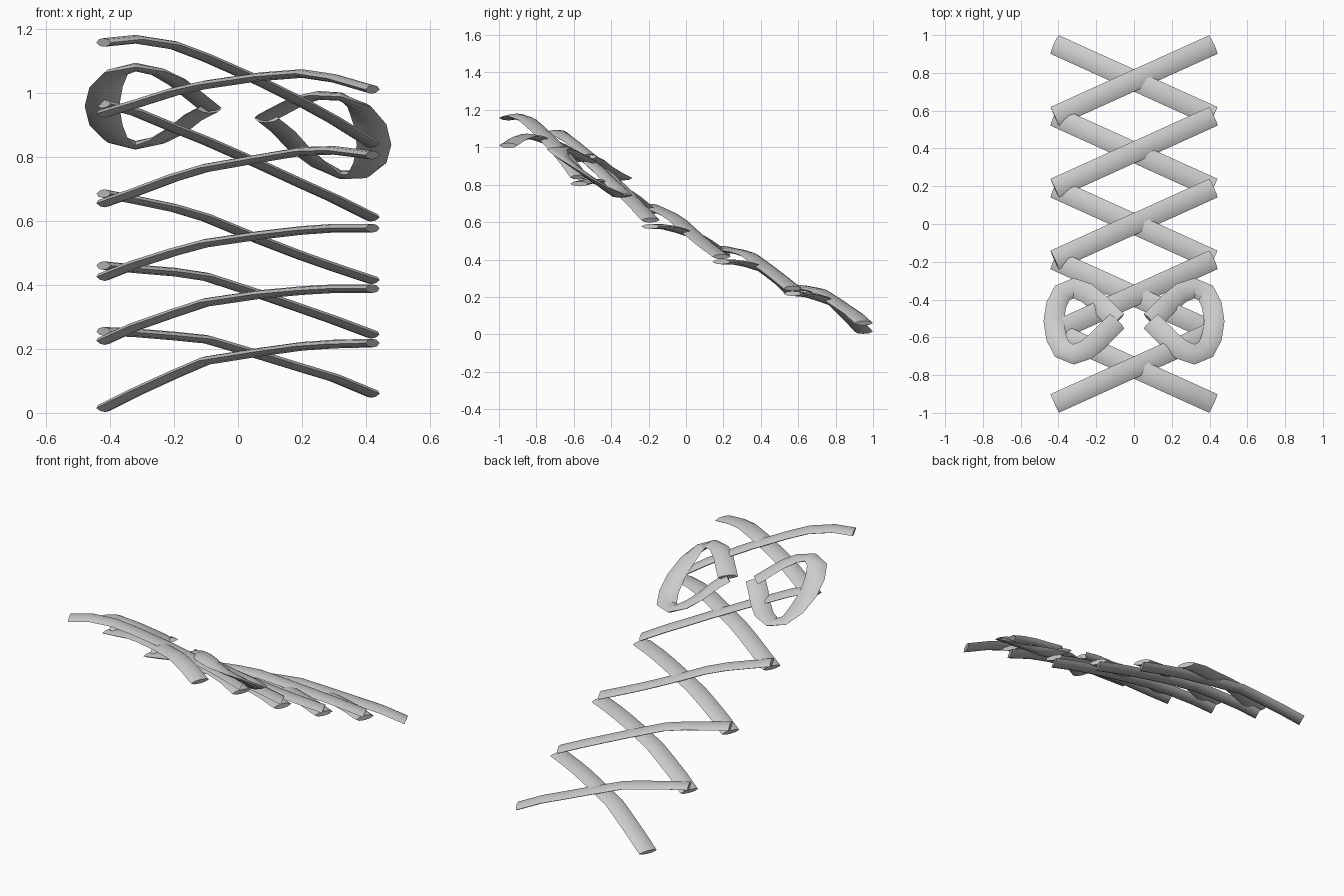
import bpy, bmesh, math
from mathutils import Vector

if "Cube" in bpy.data.objects:
    bpy.data.objects.remove(bpy.data.objects["Cube"])

mat = bpy.data.materials.new("lace_grey")
mat.diffuse_color = (0.6, 0.6, 0.6, 1)
mat.use_nodes = True
mat.node_tree.nodes["Principled BSDF"].inputs["Base Color"].default_value = mat.diffuse_color

# flat lens cross-section: (sideways, upwards)
W, T = 0.054, 0.0135
LENS = [(-1, 0), (-.62, -.75), (0, -1), (.62, -.75), (1, 0), (.62, .75), (0, 1), (-.62, .75)]


def ribbon(name, pts):
    """Sweep the lens along a path, keeping its width level."""
    pts = [Vector(p) for p in pts]
    bm = bmesh.new()
    rings = []
    for i, p in enumerate(pts):
        a, b = pts[max(i - 1, 0)], pts[min(i + 1, len(pts) - 1)]
        tan = (b - a).normalized()
        side = Vector((tan.y, -tan.x, 0)).normalized()
        up = side.cross(tan)
        rings.append([bm.verts.new(p + side * (u * W) + up * (v * T)) for u, v in LENS])
    n = len(LENS)
    for r, s in zip(rings, rings[1:]):
        for k in range(n):
            bm.faces.new((r[k], r[(k + 1) % n], s[(k + 1) % n], s[k]))
    bm.faces.new(rings[0])
    bm.faces.new(rings[-1][::-1])
    bmesh.ops.recalc_face_normals(bm, faces=bm.faces)
    me = bpy.data.meshes.new(name)
    bm.to_mesh(me)
    bm.free()
    me.materials.append(mat)
    ob = bpy.data.objects.new(name, me)
    bpy.context.collection.objects.link(ob)
    bpy.context.view_layer.objects.active = ob
    ob.select_set(True)
    bpy.ops.object.shade_smooth_by_angle(angle=math.radians(32))
    ob.select_set(False)


# crossing laces: heights at each x station, from the low back to the high front
XS = (-.42, -.32, -.2, -.1, .07, .2, .3, .42)
RISING = [
    (.255, .25, .24, .23, .18, .14, .11, .06),
    (.46, .45, .44, .425, .37, .325, .29, .245),
    (.685, .665, .64, .61, .54, .49, .455, .415),
    (.965, .94, .89, .85, .775, .715, .67, .61),
    (1.157, 1.167, 1.148, 1.11, 1.035, .97, .915, .84),
]
FALLING = [
    (.015, .065, .12, .163, .19, .208, .215, .218),
    (.225, .27, .312, .345, .37, .382, .388, .388),
    (.425, .465, .503, .53, .555, .57, .577, .577),
    (.655, .69, .735, .765, .795, .817, .82, .805),
    (.935, .965, 1.003, 1.025, 1.05, 1.06, 1.045, 1.01),
]
for i in range(5):
    mid = .76 - .38 * i
    for name, heights, d in (("rising_lace", RISING[i], 1), ("falling_lace", FALLING[i], -1)):
        ribbon(f"{name}_{i + 1}", [(x, mid + d * .19 * x / .42, z) for x, z in zip(XS, heights)])

# bow loops: distance from centre, offset along y, height offset
HALF = [(.09, 0, -.005), (.14, .05, .035), (.19, .10, .075), (.25, .15, .107), (.32, .175, .122),
        (.38, .15, .105), (.412, .085, .06)]
LOOP = HALF + [(.425, 0, 0)] + [(x, -y, -z) for x, y, z in HALF[:0:-1]] + [(.09, 0, -.009)]
for name, s, drop, tilt in (("left_bow_loop", -1, 0, 0), ("right_bow_loop", 1, .03, .27)):
    ribbon(name, [(s * x, -.515 - y, .958 + z - drop - tilt * (x - .09)) for x, y, z in LOOP])
